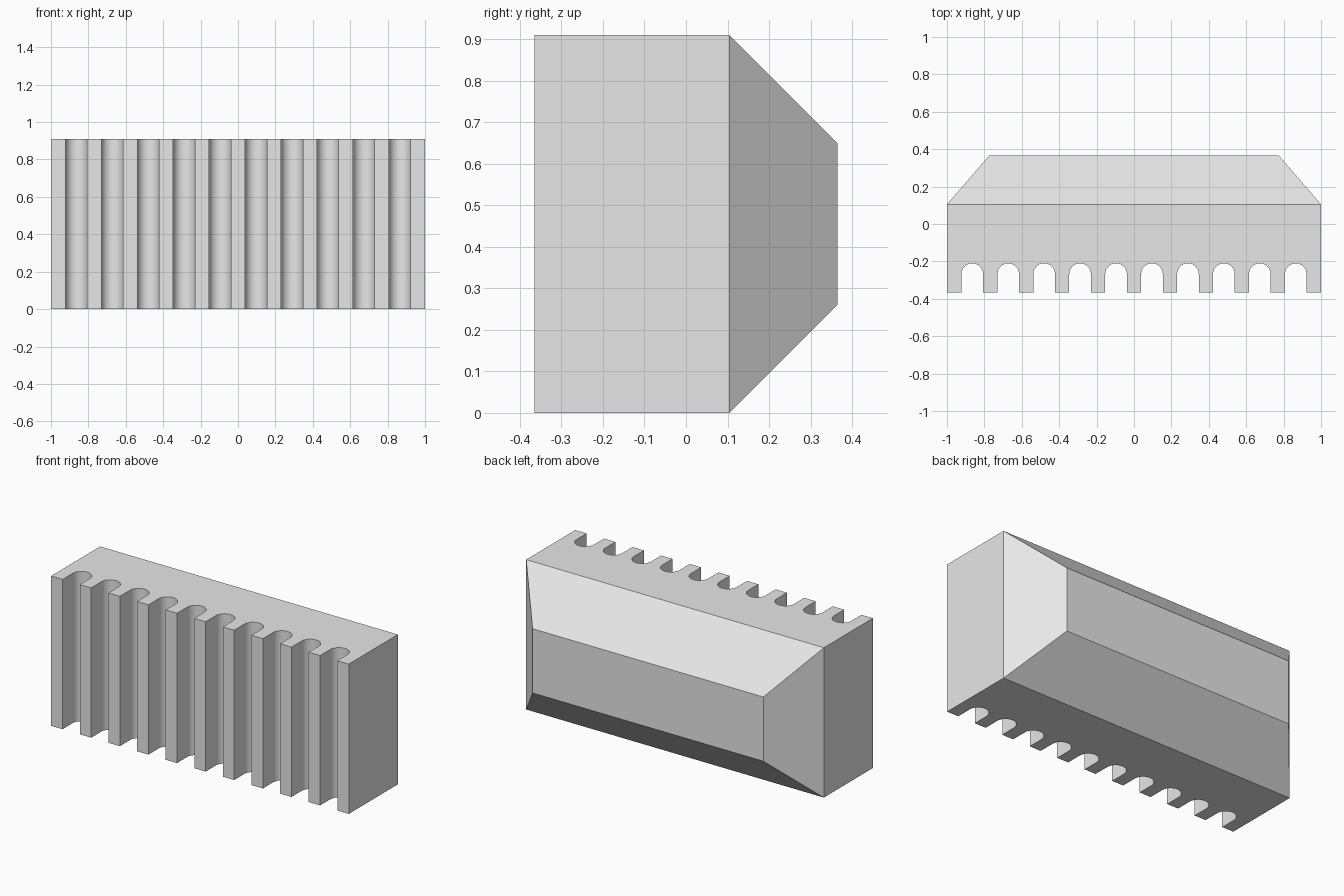
import bpy
import bmesh
from math import cos, sin, pi

cube = bpy.data.objects.get("Cube")
if cube:
    bpy.data.objects.remove(cube, do_unlink=True)

HEIGHT = 0.91
FRONT, SHOULDER, BACK = -0.365, 0.105, 0.365
SLOTS, PITCH, RADIUS = 10, 0.1922, 0.058
SLOT_TOP = -0.21
ARC_STEPS = 16

grey = bpy.data.materials.new("light grey")
grey.use_nodes = True
grey.diffuse_color = (0.8, 0.8, 0.8, 1)
grey.node_tree.nodes["Principled BSDF"].inputs["Base Color"].default_value = (0.8, 0.8, 0.8, 1)

# Plan outline: left shoulder, front edge with round-ended slots, right shoulder
outline = [(-1, SHOULDER), (-1, FRONT)]
for i in range(SLOTS):
    centre = (i - (SLOTS - 1) / 2) * PITCH
    outline.append((centre - RADIUS, FRONT))
    for k in range(ARC_STEPS + 1):
        a = pi - pi * k / ARC_STEPS
        outline.append((centre + RADIUS * cos(a), SLOT_TOP - RADIUS + RADIUS * sin(a)))
    outline.append((centre + RADIUS, FRONT))
outline += [(1, FRONT), (1, SHOULDER)]

# Slotted block
bm = bmesh.new()
low = [bm.verts.new((x, y, 0)) for x, y in outline]
high = [bm.verts.new((x, y, HEIGHT)) for x, y in outline]
bm.faces.new(low)
bm.faces.new(high)
for i in range(len(outline) - 1):
    bm.faces.new((low[i], low[i + 1], high[i + 1], high[i]))

# Tapered back
rim = [low[0], low[-1], high[-1], high[0]]
panel = [bm.verts.new((x, BACK, z)) for x, z in
         ((-0.775, 0.26), (0.775, 0.26), (0.775, 0.65), (-0.775, 0.65))]
bm.faces.new(panel)
for i in range(4):
    j = (i + 1) % 4
    bm.faces.new((rim[i], rim[j], panel[j], panel[i]))
bmesh.ops.recalc_face_normals(bm, faces=bm.faces)

mesh = bpy.data.meshes.new("slotted_block")
bm.to_mesh(mesh)
bm.free()
mesh.materials.append(grey)
block = bpy.data.objects.new("slotted_block", mesh)
bpy.context.collection.objects.link(block)

# Smooth slot walls, sharp block edges
bpy.ops.object.select_all(action="DESELECT")
block.select_set(True)
bpy.context.view_layer.objects.active = block
bpy.ops.object.shade_smooth_by_angle(angle=pi / 6)
